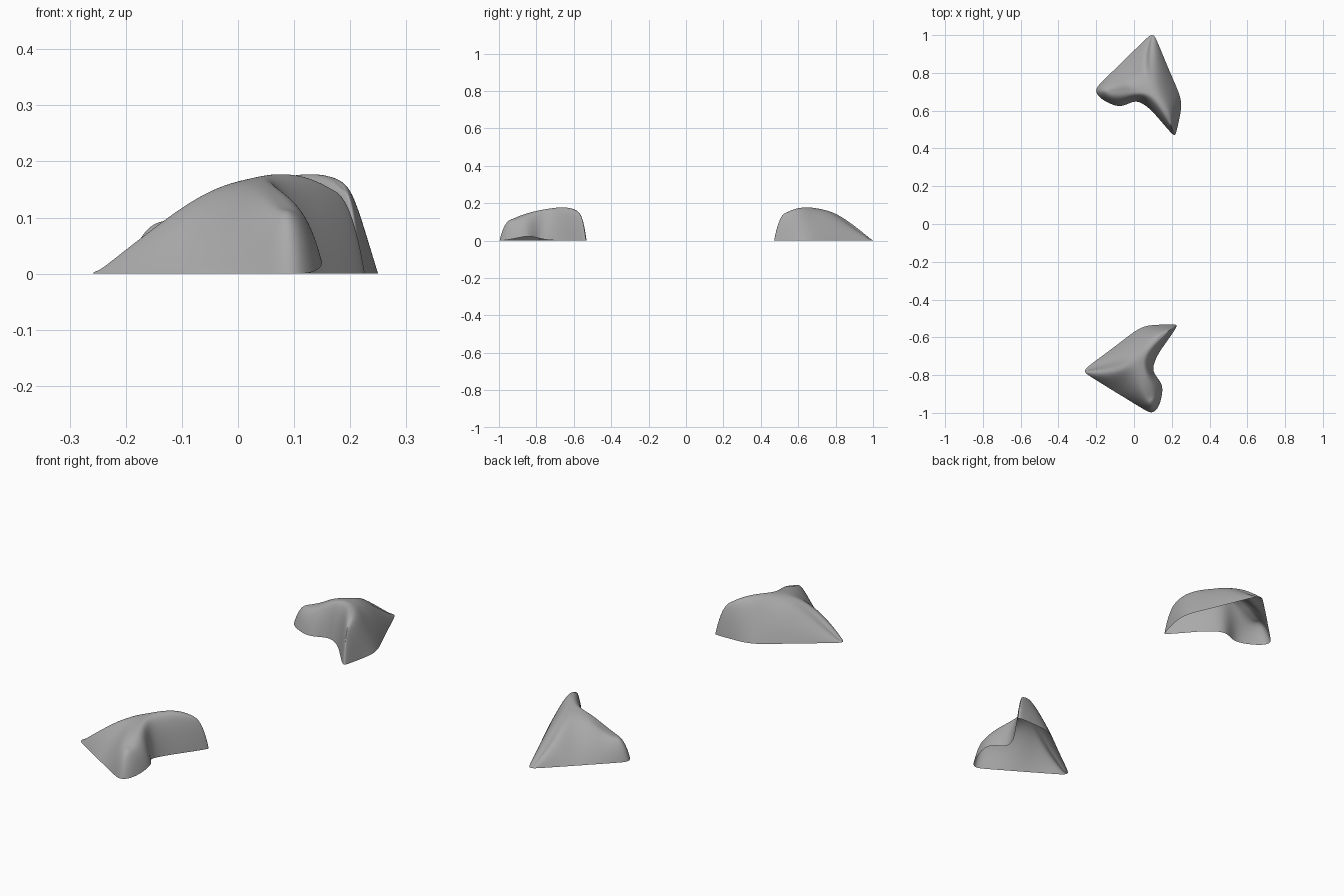
import bpy, bmesh
from math import radians
from mathutils import Vector

cube = bpy.data.objects.get("Cube")
if cube:
    bpy.data.objects.remove(cube, do_unlink=True)

# One grey material
grey = bpy.data.materials.new("stone_grey")
grey.use_nodes = True
colour = (0.4, 0.4, 0.4, 1)
grey.diffuse_color = colour
grey.node_tree.nodes["Principled BSDF"].inputs["Base Color"].default_value = colour

# Branching crest: t = tapered nose, h = hub, a = long arm, l = round lobe
crest = {
    "t0": (-.242, -.778, .006), "t1": (-.15, -.77, .07), "t2": (-.05, -.745, .152),
    "h": (.03, -.71, .176), "a1": (.08, -.65, .181), "a2": (.13, -.605, .171),
    "a3": (.158, -.583, .15), "l1": (.05, -.80, .16), "l2": (.065, -.865, .142),
    "l3": (.082, -.92, .115),
}

# Footprint, each point tied to the crest point above it
outline = [
    (-.264, -.778, "t0"), (-.25, -.758, "t0"), (-.17, -.70, "t1"), (-.07, -.625, "t2"),
    (.015, -.558, "h"), (.07, -.536, "a1"), (.14, -.533, "a2"), (.225, -.53, "a3"),
    (.232, -.54, "a3"), (.168, -.63, "a2"), (.125, -.69, "a1"), (.096, -.76, "h"),
    (.11, -.80, "l1"), (.151, -.845, "l2"), (.151, -.90, "l3"), (.132, -.972, "l3"),
    (.096, -1.007, "l3"), (.05, -.98, "l3"), (0, -.95, "l2"), (-.045, -.922, "l1"),
    (-.09, -.895, "h"), (-.15, -.858, "t2"), (-.21, -.82, "t1"), (-.25, -.796, "t0"),
]
notch = Vector((.14, -.84))


def build_mound_mesh(name, lobe_height, rim_lift):
    """Loft curved walls from the footprint up to the crest, open underneath."""
    bm = bmesh.new()
    columns = []
    for x, y, key in outline:
        foot, top = Vector((x, y, 0)), Vector(crest[key])
        if key in ("l2", "l3"):
            top.z *= lobe_height
        # The rim rises slightly off the ground beside the notch
        foot.z = rim_lift * max(0, 1 - (foot.xy - notch).length / .11)
        reach = (top.xy - foot.xy).length
        bulge = min(3, max(2, .25 / reach))      # short walls are steeper
        column = []
        for t in (0, .08, .25, .5, .75, 1):
            p = foot.lerp(top, t)
            p.z = foot.z + (top.z - foot.z) * (1 - (1 - t) ** bulge)
            column.append(bm.verts.new(p))
        columns.append(column)
    for i, left in enumerate(columns):
        right = columns[(i + 1) % len(columns)]
        for j in range(len(left) - 1):
            bm.faces.new((left[j], left[j + 1], right[j + 1], right[j]))
    bmesh.ops.remove_doubles(bm, verts=bm.verts, dist=.0001)
    bmesh.ops.recalc_face_normals(bm, faces=bm.faces)
    bm.normal_update()
    if sum(f.normal.z * f.calc_area() for f in bm.faces) < 0:
        bmesh.ops.reverse_faces(bm, faces=bm.faces)
    for f in bm.faces:
        f.smooth = True
    mesh = bpy.data.meshes.new(name)
    bm.to_mesh(mesh)
    bm.free()
    mesh.materials.append(grey)
    return mesh


def add_mound(name, lobe_height, rim_lift, location, turn):
    ob = bpy.data.objects.new(name, build_mound_mesh(name, lobe_height, rim_lift))
    bpy.context.collection.objects.link(ob)
    ob.location = location
    ob.rotation_euler.z = radians(turn)
    sub = ob.modifiers.new("soften", "SUBSURF")
    sub.levels = sub.render_levels = 3


# Two mounds of one shape, the rear one turned and with a lower lobe
add_mound("front_mound", 1, .03, (0, 0, 0), 0)
add_mound("back_mound", .82, 0, (.79, .559, 0), -104.1)
